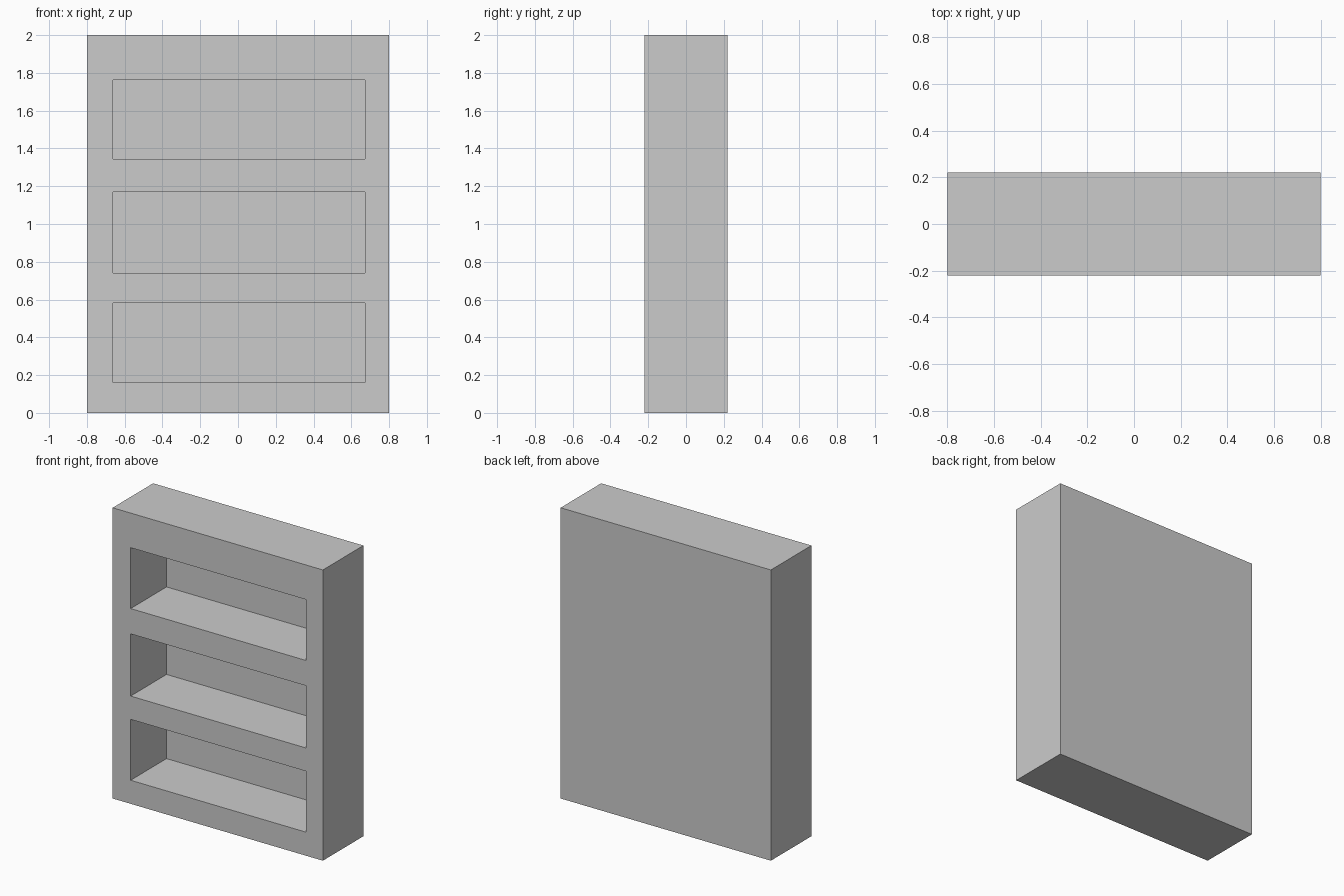
import bpy

if "Cube" in bpy.data.objects:
    bpy.data.objects.remove(bpy.data.objects["Cube"])

WIDTH, DEPTH, HEIGHT = 1.60, 0.44, 2.0
FRONT = -DEPTH / 2
SHELF_BACK = FRONT + 0.39            # depth of the recesses
LEFT, RIGHT = -0.663, 0.673          # recess sides
RECESSES = [(0.162, 0.581), (0.741, 1.169), (1.343, 1.762)]


def box(name, lo, hi):
    """Axis-aligned box between two corners."""
    bpy.ops.mesh.primitive_cube_add(size=1)
    obj = bpy.context.object
    obj.name = name
    for v in obj.data.vertices:
        v.co = [(a + b) / 2 + c * (b - a) for a, b, c in zip(lo, hi, v.co)]
    return obj


# Solid bookcase body
body = box("bookcase_body", (-WIDTH / 2, FRONT, 0), (WIDTH / 2, -FRONT, HEIGHT))

# Three shelf recesses cut in from the front
for i, (bottom, top) in enumerate(RECESSES):
    cutter = box(f"shelf_cutter_{i + 1}", (LEFT, FRONT - 0.1, bottom), (RIGHT, SHELF_BACK, top))
    cutter.hide_render = True
    mod = body.modifiers.new("shelf_recess", "BOOLEAN")
    mod.operation = "DIFFERENCE"
    mod.solver = "EXACT"
    mod.object = cutter
    bpy.context.view_layer.objects.active = body
    bpy.ops.object.modifier_apply(modifier=mod.name)
    bpy.data.objects.remove(cutter)
